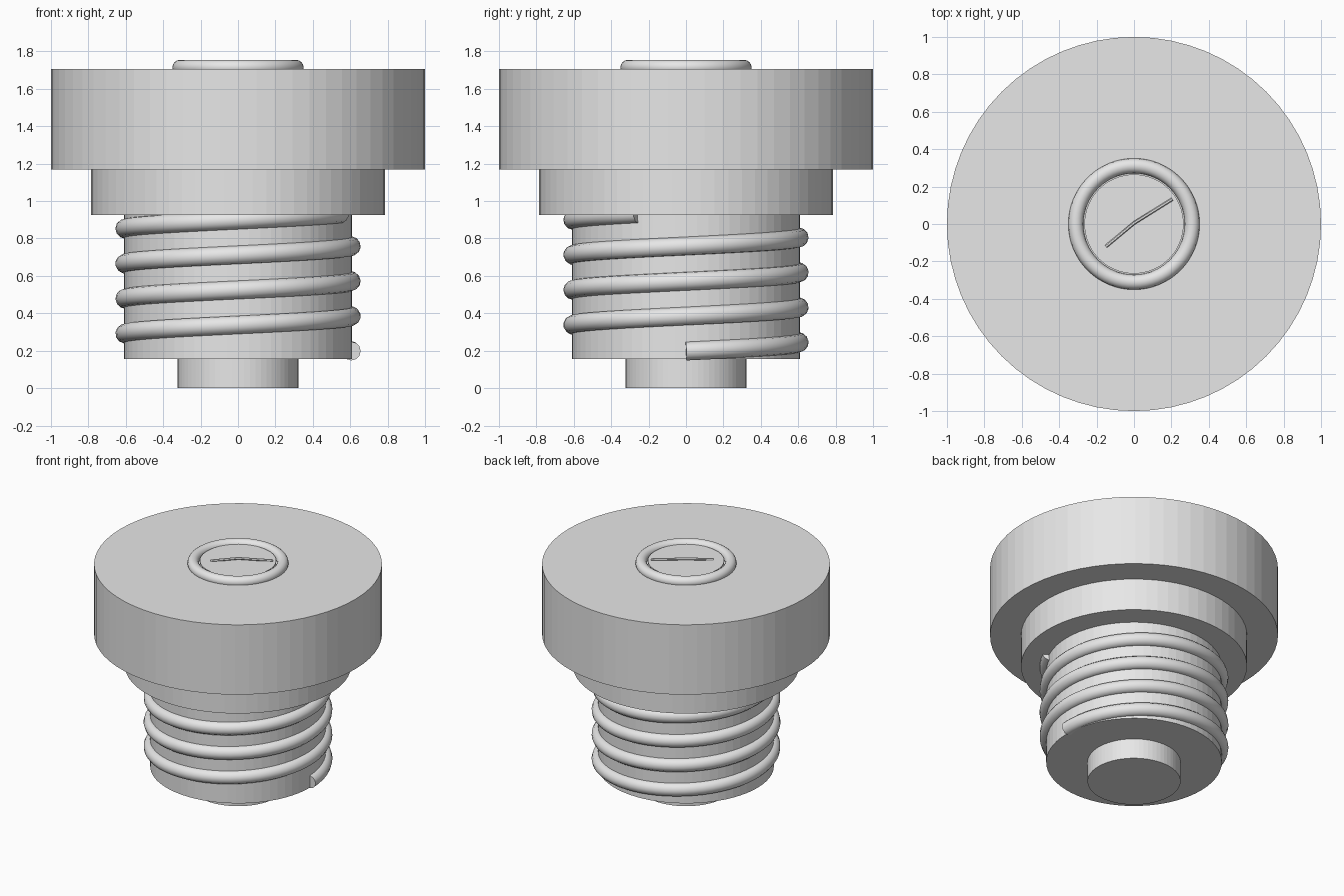
import bpy, math

if "Cube" in bpy.data.objects:
    bpy.data.objects.remove(bpy.data.objects["Cube"])

grey = bpy.data.materials.new("light grey")
grey.diffuse_color = (0.8, 0.8, 0.8, 1)
grey.use_nodes = True
grey.node_tree.nodes["Principled BSDF"].inputs["Base Color"].default_value = grey.diffuse_color


def finish(obj, name, angle=None):
    obj.name = name
    obj.data.materials.clear()
    obj.data.materials.append(grey)
    if angle:
        bpy.context.view_layer.objects.active = obj
        obj.select_set(True)
        bpy.ops.object.shade_smooth_by_angle(angle=math.radians(angle))
        obj.select_set(False)


def drum(name, r, z0, z1, sides=64):
    bpy.ops.mesh.primitive_cylinder_add(vertices=sides, radius=r, depth=z1 - z0,
                                        location=(0, 0, (z0 + z1) / 2))
    finish(bpy.context.object, name)


def tube(name, points, radius, res):
    cu = bpy.data.curves.new(name, "CURVE")
    cu.dimensions = "3D"
    cu.bevel_depth = radius
    cu.bevel_resolution = res
    cu.use_fill_caps = True
    sp = cu.splines.new("POLY")
    sp.points.add(len(points) - 1)
    for p, co in zip(sp.points, points):
        p.co = (*co, 1)
    obj = bpy.data.objects.new(name, cu)
    bpy.context.collection.objects.link(obj)
    bpy.ops.object.select_all(action="DESELECT")
    obj.select_set(True)
    bpy.context.view_layer.objects.active = obj
    bpy.ops.object.convert(target="MESH")
    finish(bpy.context.object, name, 50)


# Stepped body
drum("contact_tip", 0.323, 0.0, 0.16)
drum("threaded_barrel", 0.61, 0.155, 0.93)
drum("collar", 0.785, 0.925, 1.175)
drum("head", 1.0, 1.17, 1.705)

# Screw thread: helix rising anticlockwise, ending against the collar
turns, steps = 3.93, 240
helix = []
for i in range(steps + 1):
    t = turns * i / steps
    a = 2 * math.pi * t
    helix.append((0.606 * math.cos(a), 0.606 * math.sin(a), 0.198 + 0.187 * t))
tube("screw_thread", helix, 0.05, 4)

# Window rim, window disc and the thin wire across it
bpy.ops.mesh.primitive_torus_add(major_radius=0.311, minor_radius=0.04,
                                 major_segments=64, minor_segments=16,
                                 location=(0, 0, 1.715))
finish(bpy.context.object, "window_rim", 60)
drum("window_disc", 0.265, 1.70, 1.733)
tube("indicator_wire", [(-0.15, -0.12, 1.735), (0.0, 0.005, 1.747),
                        (0.205, 0.133, 1.735)], 0.009, 1)
